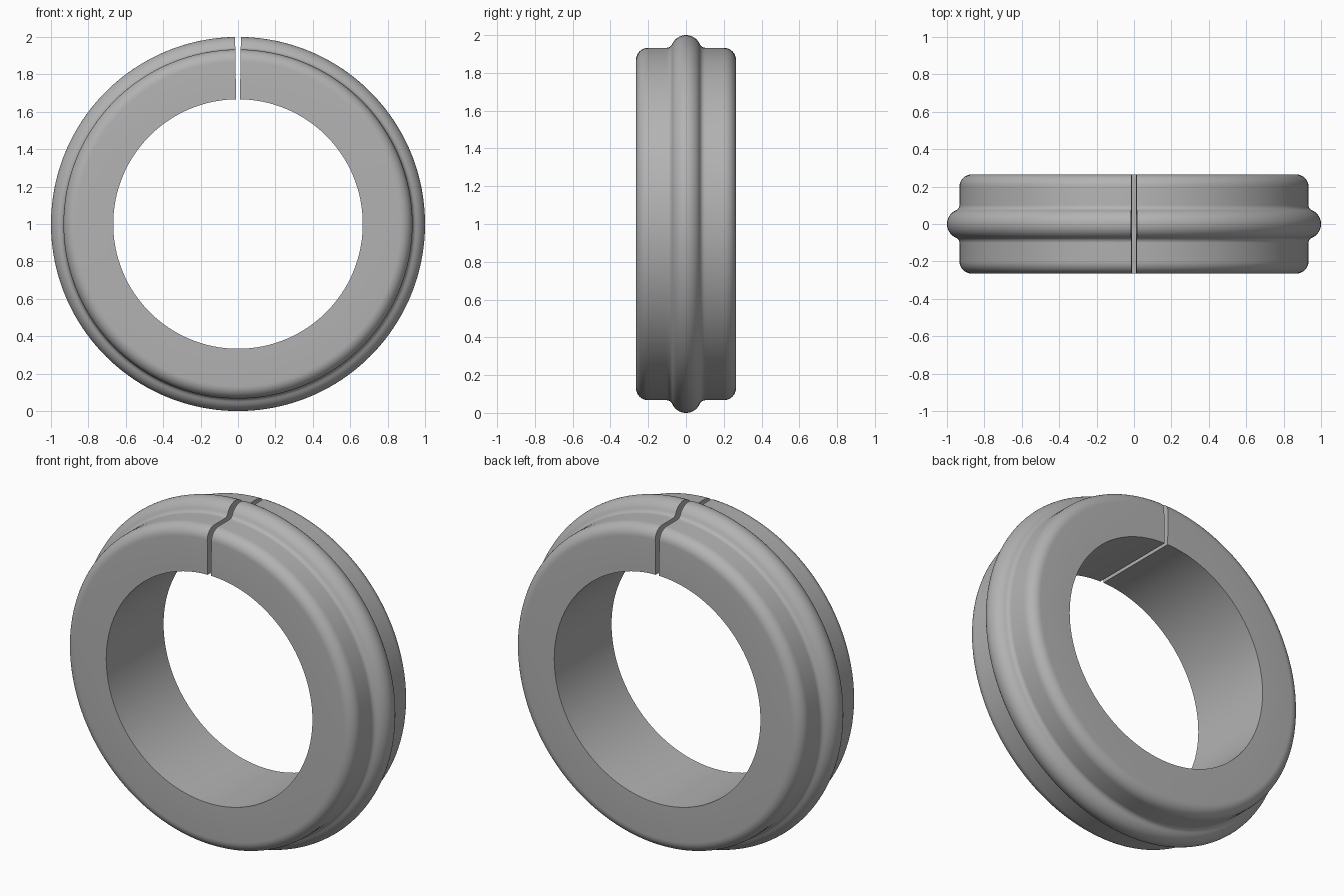
import bpy
import bmesh
from math import sin, cos, pi, atan2, sqrt

cube = bpy.data.objects.get("Cube")
if cube:
    bpy.data.objects.remove(cube, do_unlink=True)

INNER, OUTER, HALF_WIDTH = 0.667, 0.933, 0.265
CORNER = 0.065                      # rounding of the outer edges
BEAD, BEAD_CENTRE = 0.08, 0.92      # raised band round the middle
FILLET = 0.03                       # blend between band and rim
HALF_GAP = 0.0155                   # half angle of the split
STEPS = 160

grey = bpy.data.materials.new("grey metal")
grey.use_nodes = True
colour = (0.45, 0.45, 0.45, 1)
grey.diffuse_color = colour
grey.node_tree.nodes["Principled BSDF"].inputs["Base Color"].default_value = colour


def arc(y, r, radius, start, end, count):
    """Points (y, r) along an arc, angles measured from the +y axis."""
    angles = [start + (end - start) * i / count for i in range(count + 1)]
    return [(y + radius * cos(a), r + radius * sin(a)) for a in angles]


# Half of the cross-section, from the bore to the crest of the band
rise = OUTER + FILLET - BEAD_CENTRE
fillet_y = sqrt((BEAD + FILLET) ** 2 - rise ** 2)
touch = atan2(rise, fillet_y)
half = [(HALF_WIDTH, INNER)]
half += arc(HALF_WIDTH - CORNER, OUTER - CORNER, CORNER, 0, pi / 2, 8)
half += arc(fillet_y, OUTER + FILLET, FILLET, -pi / 2, -pi + touch, 5)
half += arc(0, BEAD_CENTRE, BEAD, touch, pi / 2, 10)[1:]
profile = half + [(-y, r) for y, r in reversed(half[:-1])]

# Sweep the section round the axis, leaving the split open at the top
bm = bmesh.new()
rings = []
for i in range(STEPS + 1):
    a = HALF_GAP + (2 * pi - 2 * HALF_GAP) * i / STEPS
    rings.append([bm.verts.new((r * sin(a), y, 1 + r * cos(a))) for y, r in profile])
n = len(profile)
for a, b in zip(rings, rings[1:]):
    for j in range(n):
        k = (j + 1) % n
        bm.faces.new((a[j], a[k], b[k], b[j]))
bm.faces.new(rings[0])
bm.faces.new(rings[-1])
bmesh.ops.recalc_face_normals(bm, faces=bm.faces)

mesh = bpy.data.meshes.new("split_ring")
bm.to_mesh(mesh)
bm.free()
mesh.materials.append(grey)
ring = bpy.data.objects.new("split_ring", mesh)
bpy.context.collection.objects.link(ring)

# Smooth curved surfaces, crisp bore and split edges
bpy.ops.object.select_all(action="DESELECT")
ring.select_set(True)
bpy.context.view_layer.objects.active = ring
bpy.ops.object.shade_smooth_by_angle(angle=pi / 6)
